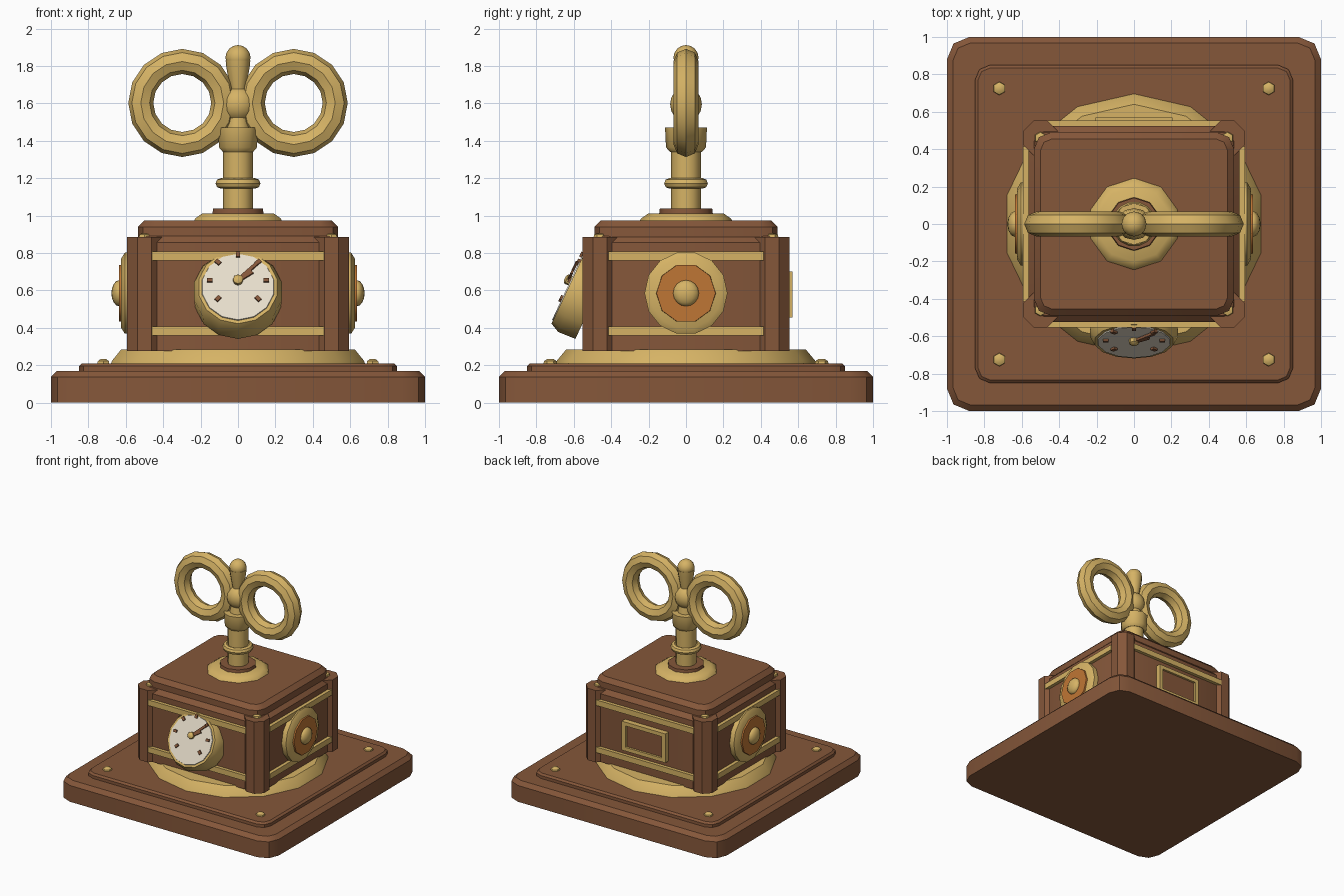
import bpy, bmesh, math
from math import radians, sin, cos, pi
from mathutils import Matrix, Vector

if "Cube" in bpy.data.objects:
    bpy.data.objects.remove(bpy.data.objects["Cube"], do_unlink=True)


def material(name, rgb):
    m = bpy.data.materials.new(name)
    m.use_nodes = True
    m.diffuse_color = (*rgb, 1)
    m.node_tree.nodes["Principled BSDF"].inputs["Base Color"].default_value = (*rgb, 1)
    return m


wood = material("brown_wood", (0.235, 0.095, 0.042))
gold = material("brass", (0.67, 0.45, 0.13))
cream = material("cream_dial", (0.80, 0.73, 0.60))
copper = material("copper", (0.52, 0.18, 0.035))
parts = []


def finish(name, bm, mat, matrix=Matrix()):
    me = bpy.data.meshes.new(name)
    bm.to_mesh(me)
    bm.free()
    me.materials.append(mat)
    ob = bpy.data.objects.new(name, me)
    ob.matrix_world = matrix
    bpy.context.collection.objects.link(ob)
    parts.append(ob)
    return ob


def lathe(name, mat, rings, sides, matrix=Matrix(), spin=0):
    """Closed solid from (radius, height) rings, starting at +y."""
    bm = bmesh.new()
    loops = []
    for r, z in rings:
        angles = [2 * pi * i / sides + radians(spin) for i in range(sides)]
        loops.append([bm.verts.new((-r * sin(a), r * cos(a), z)) for a in angles])
    for a, b in zip(loops, loops[1:]):
        for i in range(sides):
            j = (i + 1) % sides
            bm.faces.new((a[i], a[j], b[j], b[i]))
    bm.faces.new(loops[0][::-1])
    bm.faces.new(loops[-1])
    return finish(name, bm, mat, matrix)


def box(name, mat, lo, hi, matrix=Matrix()):
    bm = bmesh.new()
    bmesh.ops.create_cube(bm, size=1)
    lo, hi = Vector(lo), Vector(hi)
    for v in bm.verts:
        v.co = Vector(((lo[i] + hi[i]) / 2 + v.co[i] * (hi[i] - lo[i]) for i in range(3)))
    return finish(name, bm, mat, matrix)


def slab(name, hx, hy, z0, z1, corner, edge):
    """Wooden slab with rounded corners and a bevelled top rim."""
    bm = bmesh.new()
    bmesh.ops.create_cube(bm, size=1)
    for v in bm.verts:
        v.co = (v.co.x * 2 * hx, v.co.y * 2 * hy, z0 if v.co.z < 0 else z1)
    uprights = [e for e in bm.edges if abs(e.verts[0].co.z - e.verts[1].co.z) > 1e-4]
    bmesh.ops.bevel(bm, geom=uprights, offset=corner, segments=2, profile=0.5, affect='EDGES')
    rim = [e for e in bm.edges if all(abs(v.co.z - z1) < 1e-4 for v in e.verts)]
    bmesh.ops.bevel(bm, geom=rim, offset=edge, segments=1, affect='EDGES')
    return finish(name, bm, wood)


def ball(name, mat, loc, size):
    bm = bmesh.new()
    bmesh.ops.create_uvsphere(bm, u_segments=12, v_segments=8, radius=1)
    return finish(name, bm, mat, Matrix.LocRotScale(Vector(loc), None, Vector(size)))


def torus(name, loc, major, minor, nmaj, nmin, rot=(0, 0, 0)):
    bpy.ops.mesh.primitive_torus_add(location=loc, rotation=rot, major_radius=major,
                                     minor_radius=minor, major_segments=nmaj, minor_segments=nmin)
    ob = bpy.context.object
    ob.name = name
    ob.data.materials.append(gold)
    parts.append(ob)


# Stepped base and brass plinth
slab("base", 1, 1, 0, 0.17, 0.12, 0.032)
slab("base_step", 0.85, 0.85, 0.17, 0.21, 0.08, 0.015)
lathe("plinth_disc", gold, [(0.70, 0.2), (0.69, 0.225), (0.64, 0.285)], 14)

# Case body and lid
slab("case_body", 0.565, 0.525, 0.275, 0.89, 0.08, 0.035)
slab("lid", 0.535, 0.49, 0.88, 0.975, 0.09, 0.035)

# Four corner posts, their studs and the base screws
for sx in (-1, 1):
    for sy in (-1, 1):
        at = Matrix.Translation((sx * 0.5, sy * 0.46, 0))
        lathe("corner_post", wood, [(0.1, 0.275), (0.1, 0.885)], 8, at, 22.5)
        lathe("post_stud", gold, [(0.035, 0.88), (0.03, 0.9), (0.015, 0.905)], 6, at)
        at = Matrix.Translation((sx * 0.72, sy * 0.725, 0))
        lathe("base_screw", gold, [(0.038, 0.2), (0.034, 0.222), (0.018, 0.232)], 6, at)

# Brass rails around the case
for z in (0.36, 0.76):
    for s in (-1, 1):
        box("long_rail", gold, (-0.46, s * 0.535 - 0.018, z), (0.46, s * 0.535 + 0.018, z + 0.047))
        box("side_rail", gold, (s * 0.575 - 0.018, -0.415, z), (s * 0.575 + 0.018, 0.415, z + 0.047))

# Side medallions
for s in (-1, 1):
    frame = Matrix.Translation((0, 0, 0.585)) @ Matrix.Rotation(s * pi / 2, 4, 'Y')
    lathe("medallion_ring", gold, [(0.222, 0.55), (0.222, 0.605), (0.19, 0.625)], 14, frame)
    lathe("medallion_disc", copper, [(0.162, 0.6), (0.158, 0.637)], 10, frame)
    ball("medallion_boss", gold, (s * 0.635, 0, 0.585), (0.042, 0.07, 0.07))

# Tilted clock on the front
tilt = Matrix.Translation((0, -0.628, 0.617)) @ Matrix.Rotation(radians(65), 4, 'X')
lathe("clock_housing", gold, [(0.235, -0.15), (0.24, -0.05), (0.215, 0)], 14, tilt)
lathe("clock_dial", cream, [(0.2, -0.01), (0.195, 0.006)], 14, tilt)
dial = tilt @ Matrix.Translation((0, 0.035, 0))
for k in range(8):
    if k == 4:
        continue
    turn = dial @ Matrix.Rotation(k * pi / 4, 4, 'Z')
    box("hour_mark", wood, (-0.011, 0.137, 0), (0.011, 0.167, 0.018), turn)
for name, angle, length, half in (("minute_hand", -46, 0.15, 0.009), ("hour_hand", -56, 0.09, 0.013)):
    turn = dial @ Matrix.Rotation(radians(angle), 4, 'Z')
    box(name, wood, (-half, -0.02, 0.01), (half, length, 0.024), turn)
lathe("dial_hub", gold, [(0.027, 0), (0.027, 0.028), (0.014, 0.038)], 8, dial)

# Framed plaque on the back
box("plaque_panel", wood, (-0.17, 0.52, 0.48), (0.17, 0.552, 0.675))
for s in (-1, 1):
    box("plaque_rail", gold, (-0.205, 0.52, 0.578 + s * 0.107 - 0.016), (0.205, 0.57, 0.578 + s * 0.107 + 0.016))
    box("plaque_stile", gold, (s * 0.188 - 0.017, 0.52, 0.47), (s * 0.188 + 0.017, 0.57, 0.685))

# Winding key: collars, stem, hub and finial
lathe("stem_flange", gold, [(0.25, 0.965), (0.24, 0.985), (0.2, 1.012)], 10)
lathe("stem_seat", wood, [(0.145, 1.0), (0.14, 1.037)], 10)
lathe("key_stem", gold, [(0.08, 1.03), (0.08, 1.38)], 12)
torus("stem_ring", (0, 0, 1.172), 0.092, 0.028, 14, 8)
lathe("key_collar", gold, [(0.085, 1.34), (0.107, 1.365), (0.112, 1.47)], 10)
lathe("key_neck", gold, [(0.065, 1.46), (0.05, 1.55)], 12)
ball("key_hub", gold, (0, 0, 1.595), (0.095, 0.085, 0.095))
lathe("finial_neck", gold, [(0.038, 1.66), (0.062, 1.79), (0.066, 1.83)], 12)
ball("finial", gold, (0, 0, 1.845), (0.067, 0.067, 0.067))

# Two ring handles
for s in (-1, 1):
    torus("key_loop", (s * 0.298, 0, 1.602), 0.222, 0.067, 16, 8, (pi / 2, 0, 0))

# Smooth shading with sharp edges kept
bpy.ops.object.select_all(action='DESELECT')
for ob in parts:
    ob.select_set(True)
bpy.context.view_layer.objects.active = parts[0]
bpy.ops.object.shade_smooth_by_angle(angle=radians(40))
